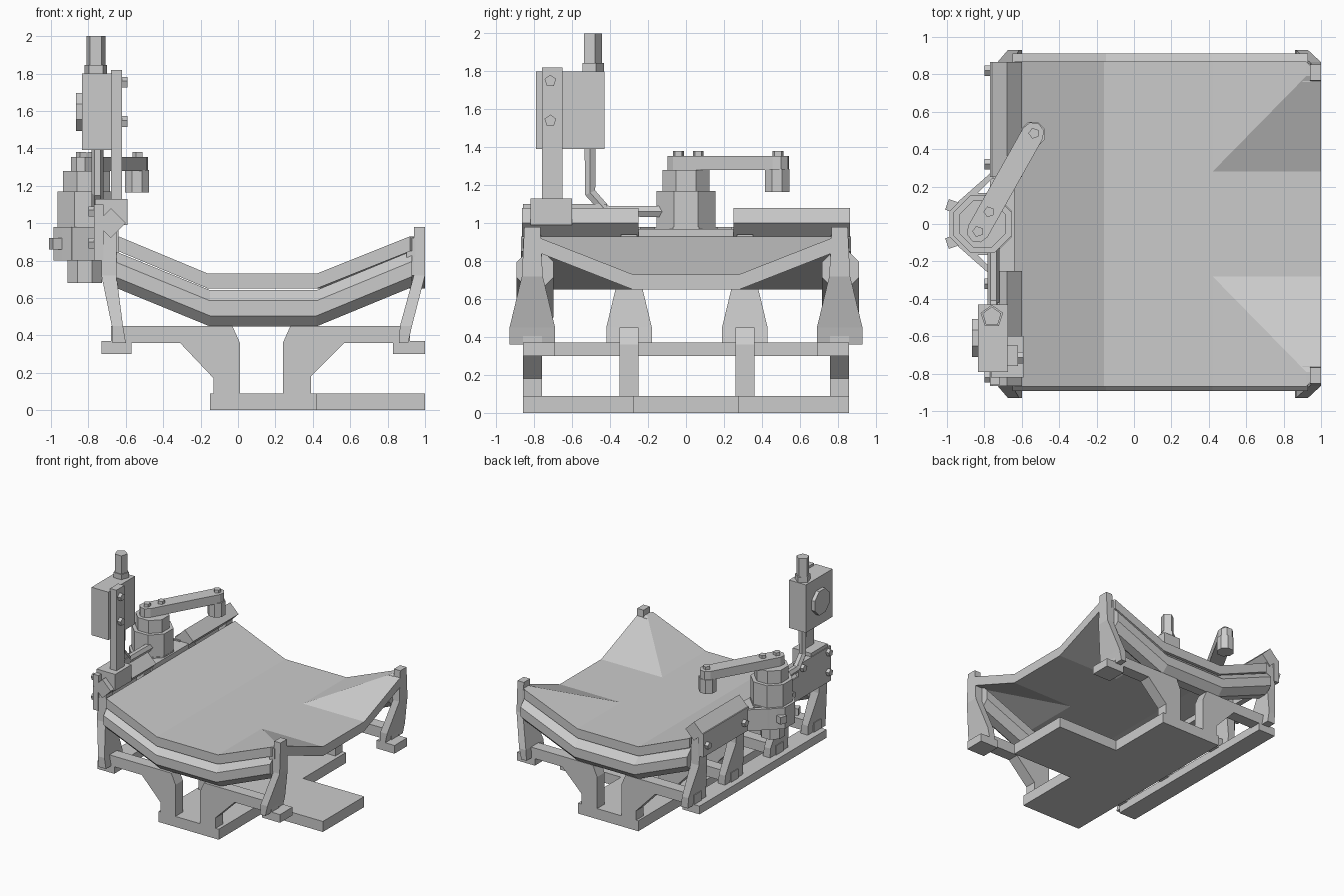
import bpy, bmesh
from math import sin, cos, pi, atan2
from mathutils import Vector

if "Cube" in bpy.data.objects:
    bpy.data.objects.remove(bpy.data.objects["Cube"])


def finish(name, bm):
    bmesh.ops.recalc_face_normals(bm, faces=bm.faces[:])
    me = bpy.data.meshes.new(name)
    bm.to_mesh(me)
    bm.free()
    ob = bpy.data.objects.new(name, me)
    bpy.context.collection.objects.link(ob)
    return ob


def skin(name, rings):
    # closed solid through a list of matching rings
    bm = bmesh.new()
    vs = [[bm.verts.new(p) for p in r] for r in rings]
    n = len(rings[0])
    for a, b in zip(vs, vs[1:]):
        for i in range(n):
            j = (i + 1) % n
            bm.faces.new((a[i], a[j], b[j], b[i]))
    bm.faces.new(vs[0])
    bm.faces.new(vs[-1])
    return finish(name, bm)


def place(axis, u, v, w):
    return {'x': (w, u, v), 'y': (u, w, v), 'z': (u, v, w)}[axis]


def prism(name, pts, axis, a, b):
    return skin(name, [[place(axis, u, v, w) for u, v in pts] for w in (a, b)])


def box(name, x0, x1, y0, y1, z0, z1):
    return prism(name, [(x0, y0), (x1, y0), (x1, y1), (x0, y1)], 'z', z0, z1)


def ngon(u, v, r, n, turn=0.0):
    return [(u + r * cos(2 * pi * (i + turn) / n), v + r * sin(2 * pi * (i + turn) / n)) for i in range(n)]


def cyl(name, u, v, r, axis, a, b, n=8, turn=0.5):
    return prism(name, ngon(u, v, r, n, turn), axis, a, b)


# base plate: cross strip and tongue
box("base_plate", -.15, .42, -.86, .86, 0, .09)
box("base_tongue", .42, 1, -.28, .28, 0, .09)

# cantilever legs
left_leg = [(-.68, .45), (-.03, .45), (.01, .36), (.01, .09), (-.13, .09), (-.13, .17), (-.31, .36), (-.68, .36)]
right_leg = [(.28, .45), (.92, .45), (.92, .36), (.57, .36), (.39, .18), (.39, .09), (.24, .09), (.24, .36)]
for y in (-.81, -.3, .31, .81):
    prism("left_leg", left_leg, 'y', y - .05, y + .05)
for y in (-.81, .81):
    prism("right_leg", right_leg, 'y', y - .05, y + .05)
    box("right_foot", .83, 1, y - .12 if y > 0 else y - .05, y + .05 if y > 0 else y + .12, .3, .37)
box("left_beam", -.73, -.57, -.86, .86, .3, .37)


# leaning A-shaped braces with a post on top
def brace(xin0, xin1, xt0, xt1, y, top):
    def ring(x0, x1, h, z):
        return [(x0, y - h, z), (x1, y - h, z), (x1, y + h, z), (x0, y + h, z)]
    d = (xt0 - xin0) * .25
    skin("brace", [ring(xin0, xin1, .12, .36), ring(xin0 + d * .3, xin1 + d, .12, .45),
                   ring(xt0, xt1, .055, .72)])
    skin("post", [ring(xt0, xt1, .055, .72), ring(xt0, xt1, .042, top)])


for y in (-.81, .81):
    brace(.86, .91, .94, 1.0, y, .98)
    brace(-.67, -.60, -.73, -.65, y, .99)
    box("corner_block", .9, .95, y - .05, y + .05, .72, .92)
for y in (-.3, .31):
    brace(-.67, -.60, -.73, -.65, y, .94)

# folded table top, half mirrored across y
P = dict(A=(-.64, 0, .93), B=(-.16, 0, .73), C=(.42, 0, .73), D=(1, 0, .73), E=(-.64, .87, .93),
         F=(-.16, .87, .73), G=(.42, .87, .73), H=(.42, .28, .73), I=(1, .28, .73),
         J=(1, .79, .93), K=(.92, .87, .93), L=(.92, .79, .93))
bm = bmesh.new()
for s in (1, -1):
    for dz in (0, -.08):
        for f in ("ABFE", "BCHGF", "CDIH", "HIJL", "HLKG", "LJK"):
            bm.faces.new([bm.verts.new((P[c][0], s * P[c][1], P[c][2] + dz)) for c in f])
    rim = "DIJKGFEA"
    for a, b in zip(rim, rim[1:]):
        q = [P[a], P[b]]
        bm.faces.new([bm.verts.new((p[0], s * p[1], p[2] + dz))
                      for p, dz in ((q[0], 0), (q[1], 0), (q[1], -.08), (q[0], -.08))])
bmesh.ops.remove_doubles(bm, verts=bm.verts[:], dist=.001)
finish("table_top", bm)

# bent octagonal rails under the front and back edges
for y in (-.795, .815):
    skin("support_tube", [[(x, v, w) for v, w in ngon(y, z, .105, 8, .5)]
                          for x, z in ((-.65, .75), (-.15, .545), (.42, .545), (.93, .755))])

# left side rails: diamond bars, mounting plates and bolts
for s in (-1, 1):
    y0, y1 = sorted((s * .25, s * .865))
    cyl("diamond_rail", -.68, 1.0, .08, 'y', y0, y1, 4, 0)
    box("side_plate", -.77, -.72, y0, y1, .8, 1.0)
    for y in (.32, .82):
        cyl("plate_bolt", s * y, .89, .03, 'x', -.8, -.76, 5, .25)
box("tower_plate", -.77, -.72, -.86, -.42, .98, 1.1)
for y in (-.82, -.47):
    cyl("plate_bolt", y, 1.06, .03, 'x', -.8, -.76, 5, .25)

# motor bracket wrapped around the collar
prism("motor_bracket", [(-.77, .27), (-.94, .12), (-.94, -.12), (-.77, -.27), (-.72, -.27), (-.72, -.24),
                        (-.76, -.24), (-.9, -.1), (-.9, .1), (-.76, .24), (-.72, .24), (-.72, .27)], 'z', .8, .98)
box("bracket_back", -.77, -.64, -.25, .25, .8, .97)
for s in (-1, 1):
    c, d = Vector((-.93, s * .08)), Vector((-.07, s * .025))
    n = Vector((-d.y, d.x)).normalized() * .03
    prism("bracket_bolt", [tuple(p) for p in (c + n, c - n, c + d - n, c + d + n)], 'z', .86, .92)

# motor stack
cyl("motor_foot", -.82, 0, .1, 'z', .68, .8)
cyl("motor_collar", -.82, 0, .18, 'z', .8, .98)
cyl("motor_body", -.81, 0, .167, 'z', .98, 1.17)
cyl("motor_head", -.81, 0, .135, 'z', 1.17, 1.28)

# swing arm with knob and bolts
a, b = Vector((-.835, -.04)), Vector((-.54, .485))
t = atan2(b.y - a.y, b.x - a.x)
outline = [(a.x + .06 * cos(t + pi / 2 + k * pi / 4), a.y + .06 * sin(t + pi / 2 + k * pi / 4)) for k in range(5)]
outline += [(b.x + .06 * cos(t - pi / 2 + k * pi / 4), b.y + .06 * sin(t - pi / 2 + k * pi / 4)) for k in range(5)]
prism("swing_arm", outline, 'z', 1.28, 1.355)
cyl("arm_knob", -.54, .48, .07, 'z', 1.165, 1.285)
for x, y in ((-.835, -.04), (-.775, .065), (-.535, .485)):
    cyl("arm_bolt", x, y, .03, 'z', 1.35, 1.38, 5)

# control tower
box("tower_clamp", -.765, -.59, -.82, -.6, .99, 1.13)
box("tower_column", -.68, -.62, -.76, -.65, 1.1, 1.82)
box("control_box", -.835, -.675, -.79, -.43, 1.39, 1.8)
cyl("box_dial", -.61, 1.595, .11, 'x', -.865, -.83)
cyl("lamp_base", -.76, -.495, .063, 'z', 1.8, 1.845, 5, .25)
cyl("lamp", -.76, -.495, .053, 'z', 1.84, 2.0, 5, .25)
for z in (1.54, 1.75):
    cyl("column_bolt", -.715, z, .032, 'x', -.63, -.59, 5, .25)

# cable conduit from box to motor
path = [(-.505, 1.4, 1, 0), (-.505, 1.16, .9, .4), (-.42, 1.065, .4, .9), (-.12, 1.06, 0, 1)]
skin("conduit", [[(-.75 + .032 * cos(k * pi / 3), y + .034 * sin(k * pi / 3) * n, z + .034 * sin(k * pi / 3) * m)
                  for k in range(6)] for y, z, n, m in path])
